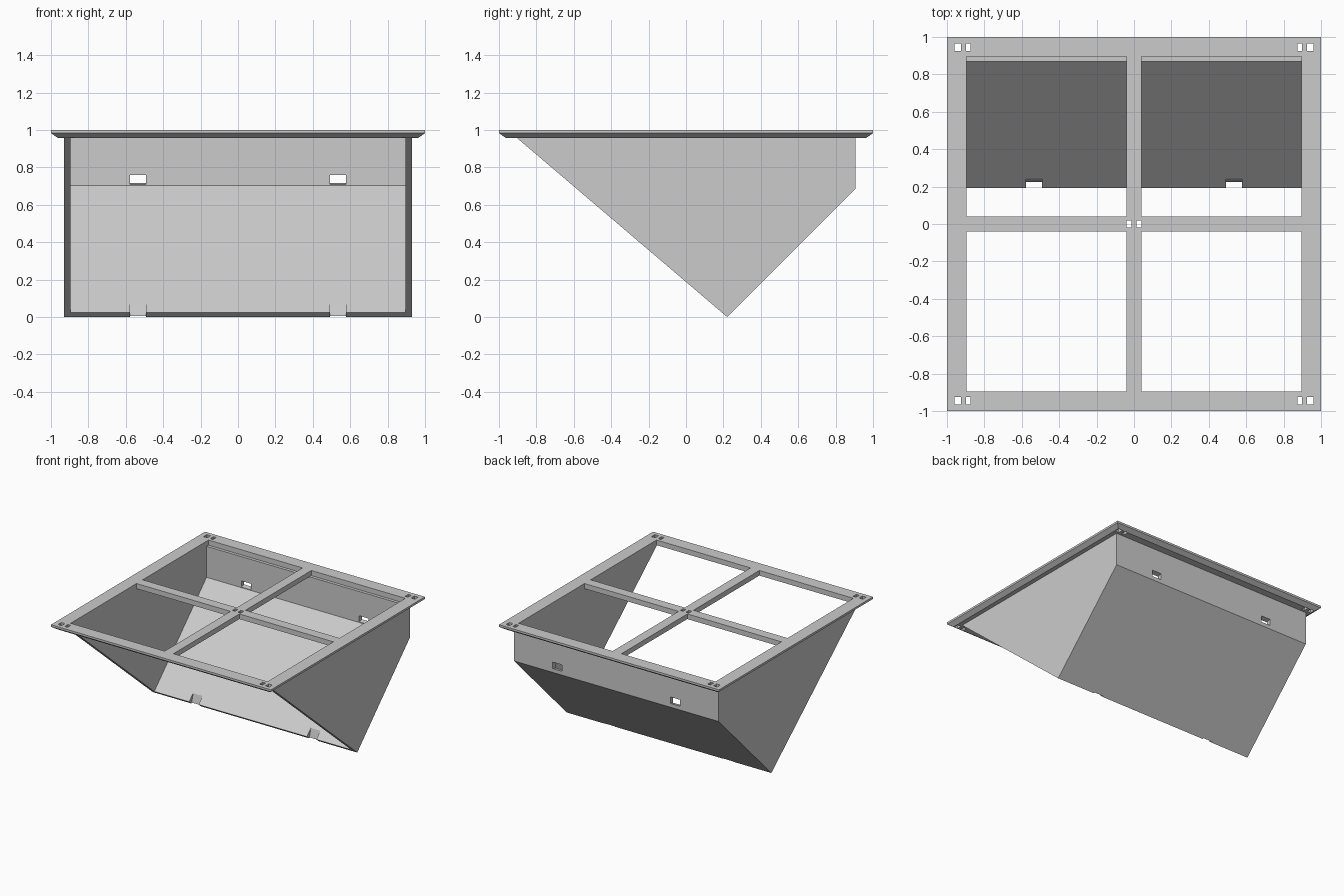
import bpy
import bmesh

default = bpy.data.objects.get("Cube")
if default:
    bpy.data.objects.remove(default)

# One grey for the whole model
GREY = (0.6, 0.6, 0.6, 1)
grey = bpy.data.materials.new("light_grey")
grey.use_nodes = True
grey.diffuse_color = GREY
grey.node_tree.nodes["Principled BSDF"].inputs["Base Color"].default_value = GREY


def make_object(name, bm):
    bmesh.ops.recalc_face_normals(bm, faces=bm.faces[:])
    mesh = bpy.data.meshes.new(name)
    bm.to_mesh(mesh)
    bm.free()
    mesh.materials.append(grey)
    obj = bpy.data.objects.new(name, mesh)
    bpy.context.scene.collection.objects.link(obj)
    return obj


def add_loft(bm, rings):
    """Solid through rings of equal point count, capped at both ends."""
    loops = [[bm.verts.new(p) for p in ring] for ring in rings]
    n = len(loops[0])
    for low, high in zip(loops, loops[1:]):
        for i in range(n):
            j = (i + 1) % n
            bm.faces.new((low[i], low[j], high[j], high[i]))
    bm.faces.new(loops[0][::-1])
    bm.faces.new(loops[-1])


def add_prism(bm, x0, x1, profile):
    """Side profile of (y, z) points extruded from x0 to x1."""
    add_loft(bm, [[(x, y, z) for y, z in profile] for x in (x0, x1)])


def add_box(bm, x0, x1, y0, y1, z0, z1):
    add_prism(bm, x0, x1, [(y0, z0), (y1, z0), (y1, z1), (y0, z1)])


def cut(obj, cutter_bm):
    cutter = make_object("cutter", cutter_bm)
    cutter.hide_render = True
    mod = obj.modifiers.new("cut", 'BOOLEAN')
    mod.operation = 'DIFFERENCE'
    mod.solver = 'EXACT'
    mod.object = cutter
    bpy.context.view_layer.objects.active = obj
    bpy.ops.object.modifier_apply(modifier=mod.name)
    bpy.data.objects.remove(cutter)


FRAME_BOTTOM = 0.958
FRAME_LIP = 0.983
BAR = 0.04       # half width of the cross bars
INNER = 0.895    # half width of the frame opening

# Hopper: solid wedge, hollowed so that the front and top stay open
bm = bmesh.new()
add_prism(bm, -0.93, 0.93, [(-0.905, FRAME_BOTTOM), (0.22, 0),
                            (0.905, 0.685), (0.905, FRAME_BOTTOM)])
hopper = make_object("hopper", bm)

bm = bmesh.new()
add_prism(bm, -INNER, INNER, [(0.87, 0.703), (0.87, 1.1), (-1.2, 1.1),
                              (-1.2, -0.1), (0.067, -0.1)])
cut(hopper, bm)

# Slots through the back wall and notches in the lower lip
bm = bmesh.new()
for cx in (-0.535, 0.535):
    x0, x1 = cx - 0.043, cx + 0.043
    add_prism(bm, x0, x1, [(0.85, 0.704), (0.93, 0.722), (0.93, 0.777), (0.85, 0.752)])
    add_prism(bm, x0, x1, [(0.223, -0.004), (0.243, 0.076), (0.1, 0.2), (0.1, -0.004)])
cut(hopper, bm)

# Top frame: square plate with a chamfered underside
bm = bmesh.new()
rings = [[(-s, -s, z), (s, -s, z), (s, s, z), (-s, s, z)]
         for s, z in ((0.965, FRAME_BOTTOM), (1, FRAME_LIP), (1, 1))]
add_loft(bm, rings)
frame = make_object("top_frame", bm)

# Four openings, leaving the cross bars
bm = bmesh.new()
spans = ((-INNER, -BAR), (BAR, INNER))
for x0, x1 in spans:
    for y0, y1 in spans:
        add_box(bm, x0, x1, y0, y1, 0.9, 1.1)
cut(frame, bm)

# Paired fixing slots at the corners and the centre
bm = bmesh.new()
for side in (-1, 1):
    for y in (-0.945, 0.945):
        for x, half in ((0.943, 0.017), (0.886, 0.013)):
            add_box(bm, side * x - half, side * x + half, y - 0.021, y + 0.021, 0.9, 1.1)
    x = side * 0.026
    add_box(bm, x - 0.013, x + 0.013, -0.019, 0.019, 0.9, 1.1)
cut(frame, bm)
